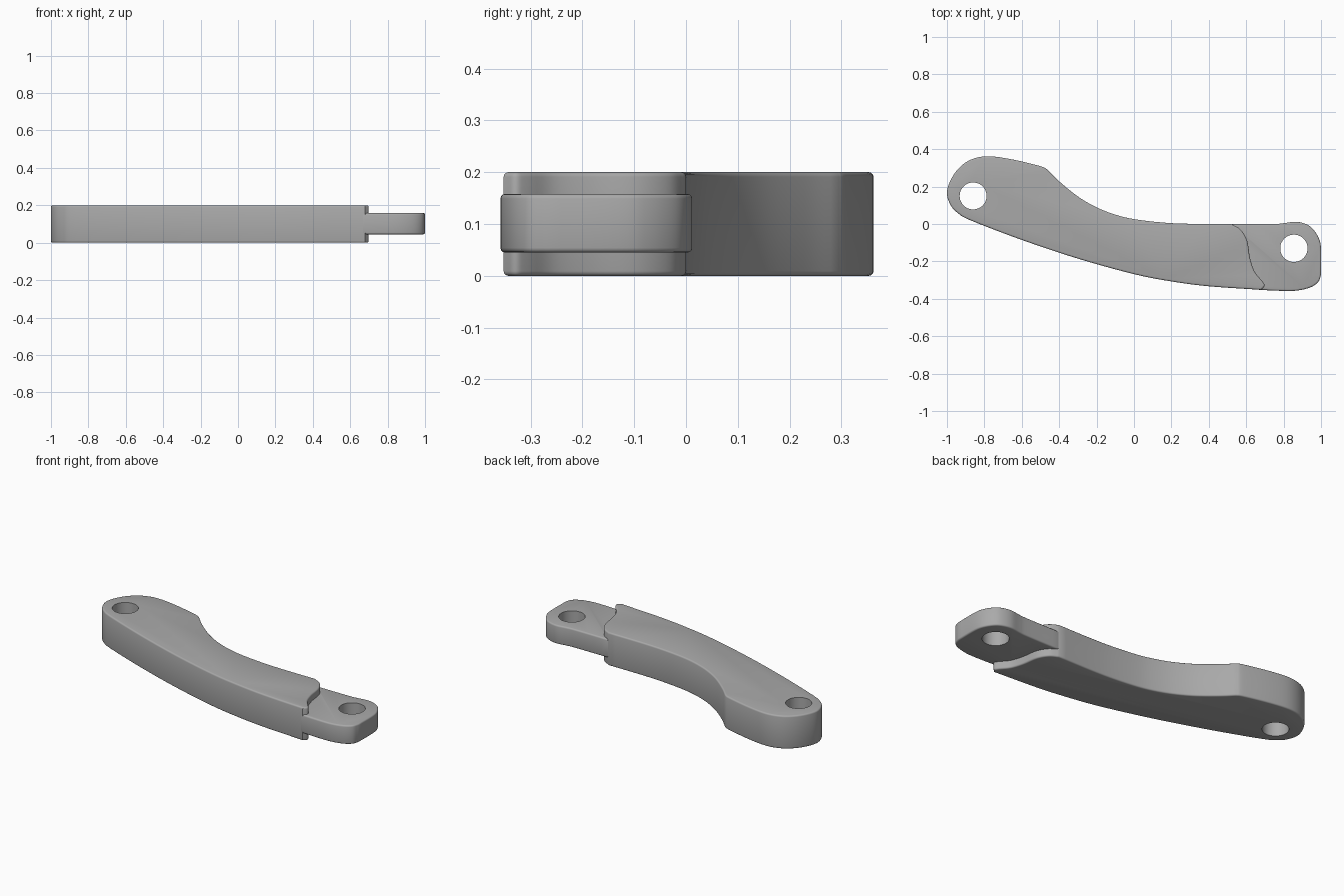
import bpy, bmesh, math
from mathutils import Vector

cube = bpy.data.objects.get("Cube")
if cube:
    bpy.data.objects.remove(cube)

# Single plain grey
grey = bpy.data.materials.new("matte_grey")
grey.use_nodes = True
colour = (0.4, 0.4, 0.4, 1)
grey.diffuse_color = colour
grey.node_tree.nodes["Principled BSDF"].inputs["Base Color"].default_value = colour


def spline(run, steps=5):
    """Smooth curve through the points of one run, last point left out."""
    pts = [Vector(p) for p in run]
    pts = [2 * pts[0] - pts[1]] + pts + [2 * pts[-1] - pts[-2]]
    out = []
    for a, b, c, d in zip(pts, pts[1:], pts[2:], pts[3:]):
        for i in range(steps):
            t = i / steps
            out.append(b + 0.5 * t * (c - a + t * (2 * a - 5 * b + 4 * c - d
                                                   + t * (3 * (b - c) + d - a))))
    return out


def finish(obj):
    bpy.ops.object.select_all(action="DESELECT")
    bpy.context.view_layer.objects.active = obj
    obj.select_set(True)


def plate(name, runs, z0, z1, hole, radius):
    """Extruded outline with rounded rims and one round through hole."""
    outline = [p for run in runs for p in spline(run)]
    bm = bmesh.new()
    base = bm.faces.new([bm.verts.new((p.x, p.y, z0)) for p in outline])
    top = bmesh.ops.extrude_face_region(bm, geom=[base])["geom"]
    bmesh.ops.translate(bm, vec=(0, 0, z1 - z0),
                        verts=[v for v in top if isinstance(v, bmesh.types.BMVert)])
    bmesh.ops.recalc_face_normals(bm, faces=bm.faces)
    mesh = bpy.data.meshes.new(name)
    bm.to_mesh(mesh)
    bm.free()
    mesh.materials.append(grey)
    obj = bpy.data.objects.new(name, mesh)
    bpy.context.collection.objects.link(obj)

    bevel = obj.modifiers.new("rounded_rim", "BEVEL")
    bevel.width = 0.009
    bevel.segments = 3
    bevel.limit_method = "ANGLE"
    bevel.angle_limit = math.radians(65)

    bpy.ops.mesh.primitive_cylinder_add(vertices=48, radius=radius, depth=1,
                                        location=(*hole, 0.1))
    cutter = bpy.context.object
    cutter.name = name + "_hole_cutter"
    cutter.hide_render = True
    cutter.data.materials.append(grey)
    cut = obj.modifiers.new("pin_hole", "BOOLEAN")
    cut.operation = "DIFFERENCE"
    cut.solver = "EXACT"
    cut.object = cutter

    finish(obj)
    for mod in list(obj.modifiers):
        bpy.ops.object.modifier_apply(modifier=mod.name)
    bpy.data.objects.remove(cutter)
    bpy.ops.object.shade_smooth_by_angle(angle=math.radians(35))
    return obj


# Thick curved arm: long convex edge, round end, concave edge, wavy step
arm_runs = [
    [(0.68, -0.352), (0.4, -0.333), (0.2, -0.307), (0, -0.268), (-0.3, -0.185),
     (-0.6, -0.085), (-0.87, 0.018), (-0.94, 0.057), (-0.98, 0.1), (-1, 0.165),
     (-0.98, 0.235), (-0.935, 0.3), (-0.87, 0.345), (-0.78, 0.362),
     (-0.65, 0.345), (-0.5, 0.309), (-0.465, 0.292)],
    [(-0.465, 0.292), (-0.4, 0.228), (-0.3, 0.147), (-0.2, 0.089), (-0.1, 0.05),
     (0, 0.026), (0.15, 0.008), (0.3, 0.001), (0.52, 0)],
    [(0.52, 0), (0.57, -0.03), (0.605, -0.09), (0.62, -0.18), (0.645, -0.255),
     (0.685, -0.305), (0.698, -0.33), (0.68, -0.352)],
]
plate("arm", arm_runs, 0, 0.2, (-0.86, 0.15), 0.072)

# Thinner tongue carrying the second pin hole
tongue_runs = [
    [(0.66, -0.351), (0.75, -0.356), (0.86, -0.357), (0.94, -0.34),
     (0.985, -0.31), (1, -0.27)],
    [(1, -0.27), (1, -0.13), (0.985, -0.07), (0.95, -0.02), (0.91, 0.003),
     (0.86, 0.012), (0.8, 0.004), (0.74, 0), (0.52, 0)],
    [(0.52, 0), (0.585, -0.09), (0.6, -0.18), (0.625, -0.26), (0.66, -0.351)],
]
plate("tongue", tongue_runs, 0.045, 0.158, (0.855, -0.13), 0.073)
